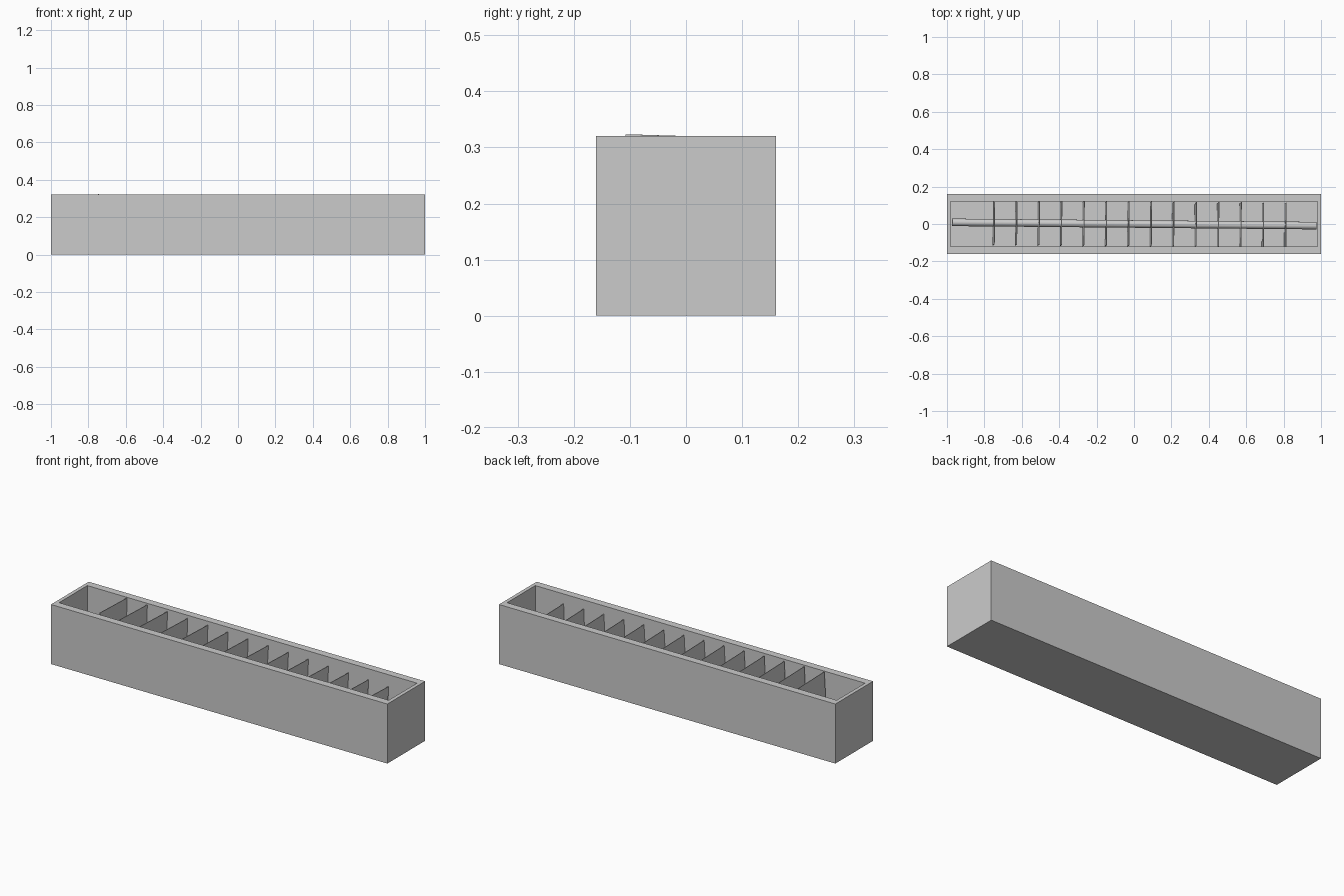
import bpy
import bmesh
from mathutils import Matrix, Euler

cube = bpy.data.objects.get("Cube")
if cube:
    bpy.data.objects.remove(cube, do_unlink=True)

grey = bpy.data.materials.new("plain grey")
grey.use_nodes = True
colour = (0.6, 0.6, 0.6, 1)
grey.diffuse_color = colour
grey.node_tree.nodes["Principled BSDF"].inputs["Base Color"].default_value = colour


def make_object(name, bm, pose=None):
    mesh = bpy.data.meshes.new(name)
    bm.to_mesh(mesh)
    bm.free()
    mesh.materials.append(grey)
    obj = bpy.data.objects.new(name, mesh)
    bpy.context.collection.objects.link(obj)
    if pose:
        obj.matrix_world = pose
    return obj


def add_box(bm, size, centre):
    matrix = Matrix.Translation(centre) @ Matrix.Diagonal((*size, 1))
    return bmesh.ops.create_cube(bm, size=1, matrix=matrix)


# Open trough: a block whose top is inset to a rim and pushed down
LENGTH, WIDTH, HEIGHT = 2, 0.32, 0.32
INNER_LENGTH, INNER_WIDTH, FLOOR = 1.96, 0.24, 0.02
bm = bmesh.new()
add_box(bm, (LENGTH, WIDTH, HEIGHT), (0, 0, HEIGHT / 2))
top = max(bm.faces, key=lambda f: f.calc_center_median().z)
bmesh.ops.inset_individual(bm, faces=[top], thickness=0.01)
for v in top.verts:
    v.co.x = INNER_LENGTH / 2 * (1 if v.co.x > 0 else -1)
    v.co.y = INNER_WIDTH / 2 * (1 if v.co.y > 0 else -1)
hole = bmesh.ops.extrude_discrete_faces(bm, faces=[top])["faces"][0]
for v in hole.verts:
    v.co.z = FLOOR
make_object("trough", bm)

# The rod and its plates share one slightly tilted pose
pose = Matrix.Translation((0, 0, 0.173)) @ Euler((-0.03, 0.036, -0.009)).to_matrix().to_4x4()

# Long round rod
bm = bmesh.new()
bmesh.ops.create_cone(bm, cap_ends=True, segments=24, radius1=0.02, radius2=0.02,
                      depth=1.95, matrix=Matrix.Translation((0.002, 0, 0)) @ Matrix.Rotation(1.5708, 4, "Y"))
rod = make_object("rod", bm, pose)
bpy.context.view_layer.objects.active = rod
rod.select_set(True)
bpy.ops.object.shade_smooth_by_angle()

# Evenly spaced square plates along the rod
PLATES, SPACING, FIRST = 14, 0.12, -0.75
bm = bmesh.new()
for i in range(PLATES):
    add_box(bm, (0.003, 0.236, 0.24), (FIRST + i * SPACING, 0, 0))
make_object("divider_plates", bm, pose)
